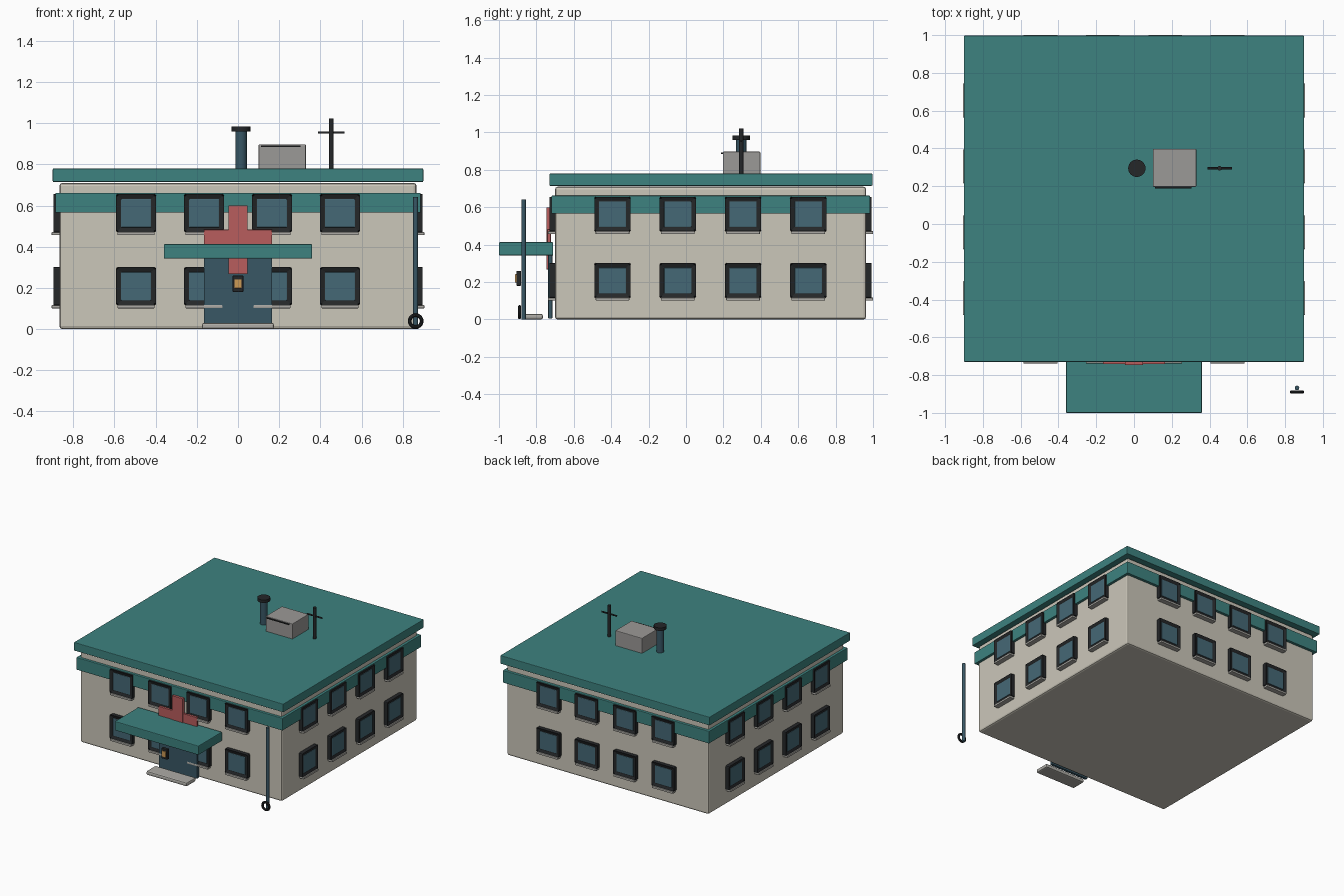
import bpy, bmesh
from math import pi
from mathutils import Matrix, Vector

if "Cube" in bpy.data.objects:
    bpy.data.objects.remove(bpy.data.objects["Cube"])


def material(name, rgb):
    m = bpy.data.materials.new(name)
    m.diffuse_color = (*rgb, 1)
    m.use_nodes = True
    m.node_tree.nodes["Principled BSDF"].inputs["Base Color"].default_value = m.diffuse_color
    return m


WALL = material("wall_beige", (0.60, 0.57, 0.49))
TEAL = material("teal", (0.047, 0.225, 0.215))
DARK = material("dark_trim", (0.018, 0.02, 0.022))
GLASS = material("glass", (0.06, 0.14, 0.18))
NAVY = material("navy", (0.04, 0.095, 0.13))
RED = material("red", (0.48, 0.11, 0.11))
GREY = material("grey", (0.33, 0.32, 0.31))
STONE = material("stone", (0.42, 0.41, 0.38))
AMBER = material("amber", (0.6, 0.32, 0.09))


def finish(name, bm, mat, matrix=None, bevel=0, segments=2):
    if bevel:
        bmesh.ops.bevel(bm, geom=bm.edges[:], offset=bevel, segments=segments,
                        affect='EDGES', profile=0.5, clamp_overlap=True)
    if matrix:
        bm.transform(matrix)
    bmesh.ops.recalc_face_normals(bm, faces=bm.faces[:])
    mesh = bpy.data.meshes.new(name)
    bm.to_mesh(mesh)
    bm.free()
    mesh.materials.append(mat)
    ob = bpy.data.objects.new(name, mesh)
    bpy.context.collection.objects.link(ob)
    return ob


def box_bm(x0, x1, y0, y1, z0, z1):
    bm = bmesh.new()
    bmesh.ops.create_cube(bm, size=1)
    for v in bm.verts:
        v.co = Vector((x1 if v.co.x > 0 else x0,
                       y1 if v.co.y > 0 else y0,
                       z1 if v.co.z > 0 else z0))
    return bm


def box(name, mat, dims, bevel=0.004, matrix=None):
    return finish(name, box_bm(*dims), mat, matrix, bevel)


def rod(name, mat, r, a, b, sides=24):
    a, b = Vector(a), Vector(b)
    bm = bmesh.new()
    bmesh.ops.create_cone(bm, cap_ends=True, segments=sides, radius1=r, radius2=r,
                          depth=(b - a).length)
    rot = (b - a).to_track_quat('Z', 'Y').to_matrix().to_4x4()
    ob = finish(name, bm, mat, Matrix.Translation((a + b) / 2) @ rot)
    smooth(ob)
    return ob


def smooth(ob):
    bpy.ops.object.select_all(action='DESELECT')
    ob.select_set(True)
    bpy.context.view_layer.objects.active = ob
    bpy.ops.object.shade_smooth_by_angle()


# Main block, band and roof slab
box("building_body", WALL, (-0.867, 0.867, -0.70, 0.963, 0, 0.71), 0.014)
box("upper_band", TEAL, (-0.887, 0.887, -0.72, 0.984, 0.566, 0.662))
box("roof_slab", TEAL, (-0.90, 0.90, -0.73, 0.997, 0.715, 0.78))


# Window with recessed frame, glass and sill; built facing -y with wall at y = 0
def window(matrix):
    bm = box_bm(-0.097, 0.097, -0.030, 0.004, -0.093, 0.093)
    outer = [e for e in bm.edges if abs(e.verts[0].co.y - e.verts[1].co.y) > 0.01]
    bmesh.ops.bevel(bm, geom=outer, offset=0.008, segments=2, affect='EDGES', profile=0.5)
    bm.normal_update()
    face = min(bm.faces, key=lambda f: f.calc_center_median().y)
    bmesh.ops.inset_region(bm, faces=[face], thickness=0.021)
    bmesh.ops.translate(bm, verts=face.verts, vec=(0, 0.008, 0))
    finish("window_frame", bm, DARK, matrix)
    box("window_glass", GLASS, (-0.073, 0.073, -0.025, -0.018, -0.069, 0.069), 0.003, matrix)
    box("window_sill", STONE, (-0.09, 0.09, -0.038, 0.004, -0.107, -0.091), 0.003, matrix)


for z in (0.208, 0.563):
    for x in (-0.495, -0.165, 0.165, 0.495):
        window(Matrix.Translation((x, -0.70, z)))
        window(Matrix.Translation((x, 0.963, z)) @ Matrix.Rotation(pi, 4, 'Z'))
    for y in (-0.393, -0.044, 0.305, 0.654):
        window(Matrix.Translation((0.867, y, z)) @ Matrix.Rotation(pi / 2, 4, 'Z'))
        window(Matrix.Translation((-0.867, y, z)) @ Matrix.Rotation(-pi / 2, 4, 'Z'))

# Entrance
box("door", NAVY, (-0.165, 0.165, -0.737, -0.715, 0.005, 0.38), 0.003)
box("canopy", TEAL, (-0.36, 0.36, -1.0, -0.71, 0.342, 0.413), 0.005)
box("cross_upright", RED, (-0.047, 0.047, -0.746, -0.725, 0.268, 0.60), 0.002)
box("cross_bar", RED, (-0.165, 0.165, -0.742, -0.723, 0.385, 0.483), 0.002)
bm = box_bm(-0.175, 0.175, -0.88, -0.765, 0, 0.03)
finish("entrance_step", bm, STONE, bevel=0.01)
box("lantern_case", DARK, (-0.026, 0.026, -0.907, -0.882, 0.18, 0.26), 0.004)
box("lantern_light", AMBER, (-0.017, 0.017, -0.914, -0.90, 0.198, 0.242), 0.003)

# Corner pole with ring at the foot
rod("corner_pole", NAVY, 0.012, (0.863, -0.868, 0), (0.863, -0.868, 0.642))
bpy.ops.mesh.primitive_torus_add(major_radius=0.029, minor_radius=0.009,
                                 major_segments=32, minor_segments=10,
                                 location=(0.863, -0.89, 0.039), rotation=(pi / 2, 0, 0))
ring = bpy.context.object
ring.name = "pole_ring"
ring.data.materials.append(DARK)
smooth(ring)

# Rooftop equipment
rod("vent_pipe", NAVY, 0.028, (0.015, 0.295, 0.77), (0.015, 0.295, 0.965))
rod("vent_pipe_cap", DARK, 0.046, (0.015, 0.295, 0.96), (0.015, 0.295, 0.983))
box("roof_unit", GREY, (0.10, 0.33, 0.197, 0.397, 0.775, 0.897))
box("roof_unit_slat", DARK, (0.112, 0.304, 0.188, 0.2, 0.884, 0.892), 0.001)
rod("antenna_mast", DARK, 0.012, (0.453, 0.295, 0.77), (0.453, 0.295, 1.022))
rod("antenna_bar", DARK, 0.006, (0.388, 0.295, 0.955), (0.518, 0.295, 0.955), 16)
